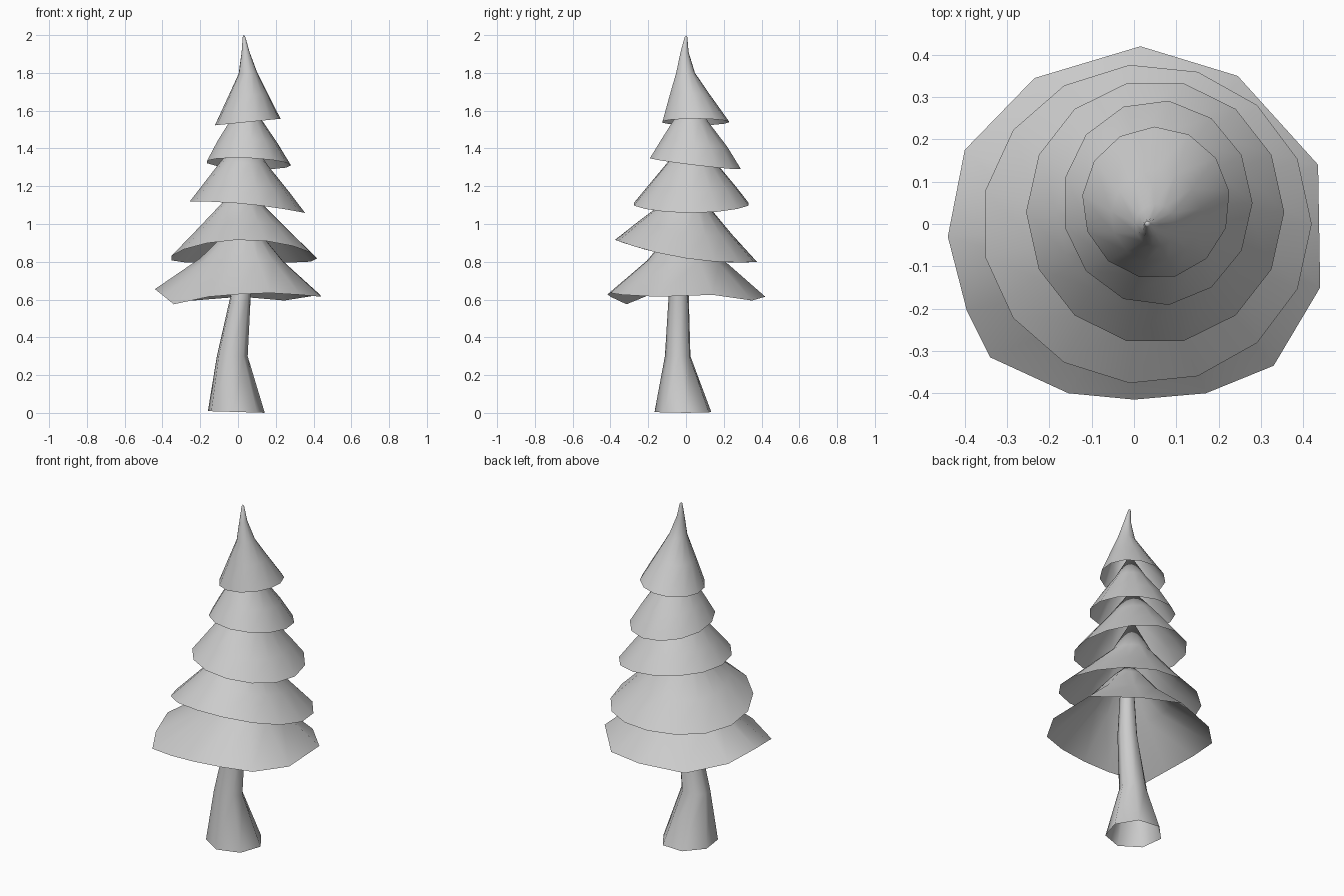
import bpy, bmesh
from math import sin, cos, tau


def loft(name, rings, tip=None):
    """Skin a stack of equal-sized rings, optionally closing on a tip point."""
    bm = bmesh.new()
    loops = [[bm.verts.new(p) for p in ring] for ring in rings]
    n = len(loops[0])
    for a, b in zip(loops, loops[1:]):
        for i in range(n):
            j = (i + 1) % n
            bm.faces.new((a[i], a[j], b[j], b[i]))
    if tip:
        t = bm.verts.new(tip)
        for i in range(n):
            bm.faces.new((loops[-1][i], loops[-1][(i + 1) % n], t))
    me = bpy.data.meshes.new(name)
    bm.to_mesh(me)
    bm.free()
    ob = bpy.data.objects.new(name, me)
    bpy.context.collection.objects.link(ob)
    for p in me.polygons:
        p.use_smooth = True
    return ob


def ellipse(cx, cy, rx, ry, z, sides, sx=0, sy=0, wave=0, turn=0.0):
    """Tilted, slightly wavy ring."""
    pts = []
    for i in range(sides):
        a = tau * (i + turn) / sides
        x, y = rx * cos(a), ry * sin(a)
        pts.append((cx + x, cy + y, z + sx * x + sy * y + wave * cos(2 * a)))
    return pts


def skirt(name, rim, centre, z0, levels, tip):
    """Branch tier: rim shrunk upward; levels are (scale, z, cx, cy)."""
    rings = [rim]
    for s, z, cx, cy in levels:
        rings.append([(cx + (x - centre[0]) * s, cy + (y - centre[1]) * s,
                       z + (h - z0) * s) for x, y, h in rim])
    loft(name, rings, tip)


# Trunk: flared, bent, open at the base
loft("trunk", [
    ellipse(-0.012, -0.012, 0.155, 0.155, 0.005, 7, sx=-0.03, turn=0.15),
    ellipse(-0.032, -0.042, 0.084, 0.070, 0.30, 7, turn=0.15),
    ellipse(0.013, -0.037, 0.055, 0.055, 0.62, 7, turn=0.15),
    ellipse(0.03, -0.02, 0.035, 0.035, 0.95, 7, turn=0.15)])

# Lowest tier with an irregular rim
rim1 = [(0.44, -0.15, 0.615), (0.435, 0.14, 0.625), (0.245, 0.35, 0.595),
        (0.015, 0.42, 0.615), (-0.235, 0.345, 0.595), (-0.40, 0.175, 0.63),
        (-0.44, -0.03, 0.655), (-0.395, -0.205, 0.62), (-0.34, -0.315, 0.575),
        (-0.155, -0.40, 0.615), (0.0, -0.415, 0.628), (0.17, -0.40, 0.635),
        (0.33, -0.335, 0.625)]
skirt("branches_1", rim1, (0, 0), 0.617,
      [(0.50, 0.80, 0.02, 0.0), (0.20, 0.95, 0.03, 0.0)], (0.03, 0.0, 1.04))

# Second tier, raised at the front
skirt("branches_2", ellipse(0.03, 0.0, 0.39, 0.378, 0.838, 15, sy=-0.155, wave=-0.02),
      (0.03, 0.0), 0.838,
      [(0.66, 0.965, 0.025, 0.0), (0.28, 1.11, 0.02, 0.01)], (0.03, 0.02, 1.30))

# Third tier
skirt("branches_3", ellipse(0.05, 0.028, 0.305, 0.312, 1.097, 14, sx=-0.1, wave=-0.008),
      (0.05, 0.028), 1.097,
      [(0.75, 1.195, 0.045, 0.03), (0.42, 1.32, 0.035, 0.03)], (0.04, 0.03, 1.48))

# Fourth tier
skirt("branches_4", ellipse(0.055, 0.05, 0.225, 0.243, 1.32, 13, sx=-0.04, sy=-0.12),
      (0.055, 0.05), 1.32,
      [(0.72, 1.43, 0.05, 0.045), (0.37, 1.55, 0.045, 0.03)], (0.045, 0.02, 1.70))

# Top tier with bent spire
skirt("treetop", ellipse(0.052, 0.05, 0.175, 0.18, 1.54, 13, sx=0.1, turn=0.3),
      (0.052, 0.05), 1.54,
      [(0.61, 1.68, 0.052, 0.02), (0.28, 1.80, 0.052, -0.003),
       (0.12, 1.91, 0.04, -0.008), (0.04, 1.99, 0.032, 0.0)], (0.03, 0.002, 2.0))
